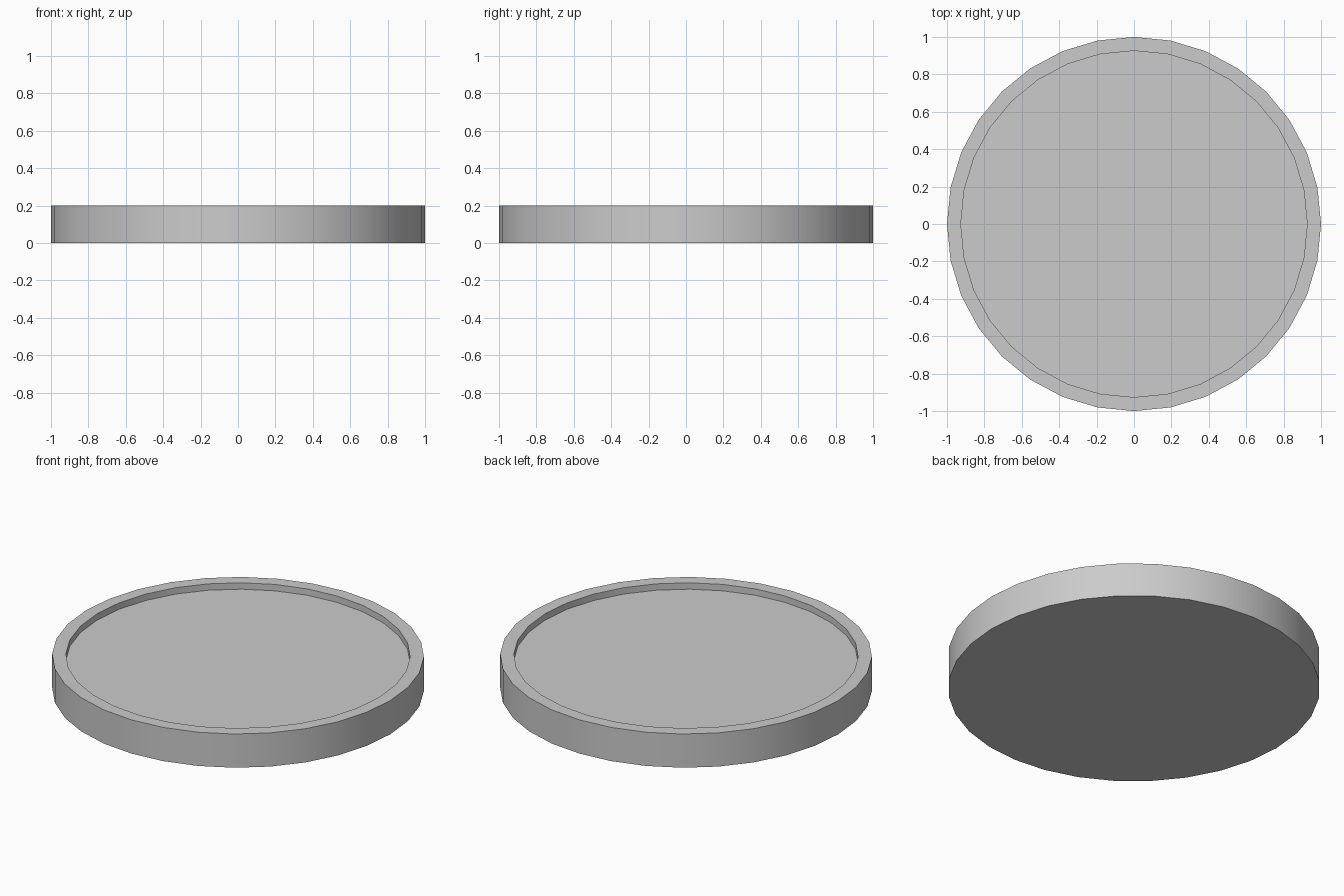
import bpy, bmesh, math

if "Cube" in bpy.data.objects:
    bpy.data.objects.remove(bpy.data.objects["Cube"])

SIDES = 32
# Half profile (radius, height): base edge, outer wall, rim, recess wall
PROFILE = [(1.0, 0.0), (1.0, 0.2), (0.926, 0.2), (0.926, 0.162)]

bm = bmesh.new()
rings = []
for r, z in PROFILE:
    rings.append([bm.verts.new((r * math.cos(2 * math.pi * i / SIDES),
                                r * math.sin(2 * math.pi * i / SIDES), z))
                  for i in range(SIDES)])

# Walls and rim
for a, b in zip(rings, rings[1:]):
    for i in range(SIDES):
        j = (i + 1) % SIDES
        bm.faces.new((a[i], a[j], b[j], b[i]))

# Underside and recessed floor
bm.faces.new(rings[0][::-1])
bm.faces.new(rings[-1])

mesh = bpy.data.meshes.new("round_tray")
bm.to_mesh(mesh)
bm.free()
tray = bpy.data.objects.new("round_tray", mesh)
bpy.context.collection.objects.link(tray)

# Smooth round walls, sharp rims
bpy.context.view_layer.objects.active = tray
tray.select_set(True)
bpy.ops.object.shade_smooth_by_angle(angle=math.radians(30))
